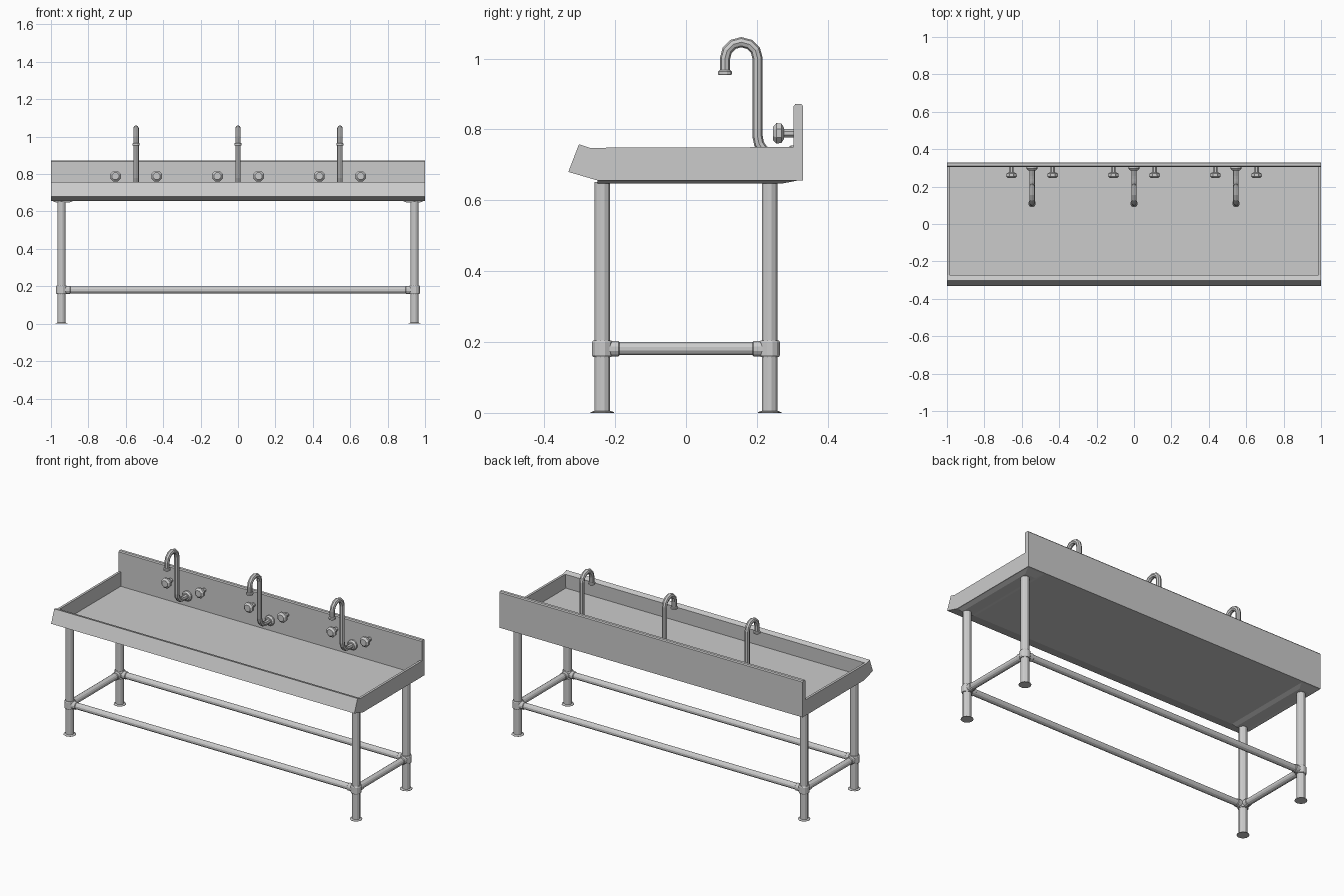
import bpy, bmesh, math
from mathutils import Vector

if "Cube" in bpy.data.objects:
    bpy.data.objects.remove(bpy.data.objects["Cube"])


def finish(name, bm):
    bmesh.ops.recalc_face_normals(bm, faces=bm.faces[:])
    mesh = bpy.data.meshes.new(name)
    bm.to_mesh(mesh)
    bm.free()
    obj = bpy.data.objects.new(name, mesh)
    bpy.context.collection.objects.link(obj)
    return obj


def prism(name, profile, x0, x1):
    """Extrude a (y, z) profile along x."""
    bm = bmesh.new()
    a = [bm.verts.new((x0, y, z)) for y, z in profile]
    b = [bm.verts.new((x1, y, z)) for y, z in profile]
    n = len(profile)
    bm.faces.new(a)
    bm.faces.new(b)
    for i in range(n):
        j = (i + 1) % n
        bm.faces.new((a[i], a[j], b[j], b[i]))
    return finish(name, bm)


def lathe(name, rings, origin, axis, sides=12):
    """Turn (radius, distance) rings around an axis, with capped ends."""
    bm = bmesh.new()
    rot = Vector(axis).to_track_quat('Z', 'Y')
    loops = []
    for r, t in rings:
        loop = []
        for k in range(sides):
            a = 2 * math.pi * (k + 0.5) / sides
            p = Vector((r * math.cos(a), r * math.sin(a), t))
            loop.append(bm.verts.new(Vector(origin) + rot @ p))
        loops.append(loop)
    for lo, hi in zip(loops, loops[1:]):
        for k in range(sides):
            m = (k + 1) % sides
            bm.faces.new((lo[k], lo[m], hi[m], hi[k]))
    bm.faces.new(loops[0])
    bm.faces.new(loops[-1])
    return finish(name, bm)


def tube(name, points, radius):
    """Round pipe along a path."""
    cu = bpy.data.curves.new(name, 'CURVE')
    cu.dimensions = '3D'
    cu.bevel_depth = radius
    cu.bevel_resolution = 2
    cu.use_fill_caps = True
    sp = cu.splines.new('POLY')
    sp.points.add(len(points) - 1)
    for pt, co in zip(sp.points, points):
        pt.co = (*co, 1)
    sp.use_smooth = False
    obj = bpy.data.objects.new(name, cu)
    bpy.context.collection.objects.link(obj)


# Trough: front lip, floor and backsplash share one section
under = [(0.33, 0.656), (-0.25, 0.656), (-0.332, 0.68), (-0.302, 0.758)]
splash = [(0.304, 0.866), (0.309, 0.872), (0.325, 0.872), (0.33, 0.866)]
prism("basin", under + [(-0.272, 0.748), (-0.276, 0.664), (0.304, 0.664)] + splash,
      -0.988, 0.988)
for s in (-1, 1):
    prism("basin_end", under + [(-0.272, 0.748), (0.304, 0.75)] + splash,
          s * 0.986, s * 1.0)

# Cross channels under the basin ends
for s in (-1, 1):
    bm = bmesh.new()
    vs = [bm.verts.new((s * x, y, z))
          for z, x0, x1, y0, y1 in ((0.658, 0.875, 0.998, -0.25, 0.328),
                                    (0.647, 0.905, 0.97, -0.25, 0.27))
          for x, y in ((x0, y0), (x1, y0), (x1, y1), (x0, y1))]
    bmesh.ops.convex_hull(bm, input=vs)
    finish("leg_channel", bm)

# Legs with flared feet and rail sleeves
LX, LY, RZ = 0.944, 0.236, 0.181
for sx in (-1, 1):
    for sy in (-1, 1):
        base = (sx * LX, sy * LY, 0)
        lathe("leg", [(0.034, 0), (0.034, 0.002), (0.023, 0.006), (0.023, 0.652)],
              base, (0, 0, 1))
        lathe("leg_sleeve", [(0.027, 0.158), (0.03, 0.163), (0.03, 0.199), (0.027, 0.204)],
              base, (0, 0, 1))


# Lower rails with thicker socket ends
def rail(name, start, axis, length):
    lathe(name, [(0.0225, 0), (0.0225, 0.045), (0.019, 0.048),
                 (0.019, length - 0.048), (0.0225, length - 0.045), (0.0225, length)],
          start, axis)


for s in (-1, 1):
    rail("long_rail", (-LX, s * LY, RZ), (1, 0, 0), 2 * LX)
    rail("side_rail", (s * LX, -LY, RZ), (0, 1, 0), 2 * LY)

# Three gooseneck taps, each with two knobs
for x in (-0.545, 0, 0.545):
    path = [(x, 0.302, 0.726), (x, 0.256, 0.726)]
    for i in range(1, 5):  # lower bend
        a = math.radians(22.5 * i)
        path.append((x, 0.256 - 0.054 * math.sin(a), 0.78 - 0.054 * math.cos(a)))
    for i in range(7):  # top arch
        a = math.radians(30 * i)
        path.append((x, 0.156 + 0.046 * math.cos(a), 1.0 + 0.046 * math.sin(a)))
    path.append((x, 0.11, 0.958))
    tube("tap_pipe", path, 0.0145)
    lathe("tap_nozzle", [(0.018, 0.953), (0.02, 0.956), (0.02, 0.963), (0.016, 0.967)],
          (x, 0.11, 0), (0, 0, 1))
    lathe("tap_flange", [(0.03, 0), (0.03, 0.009), (0.022, 0.018)],
          (x, 0.305, 0.726), (0, -1, 0))
    for s in (-1, 1):
        at = (x + s * 0.11, 0.305, 0.789)
        lathe("knob_stem", [(0.013, 0), (0.013, 0.035)], at, (0, -1, 0), 8)
        lathe("knob", [(0.018, 0.029), (0.03, 0.036), (0.031, 0.05), (0.02, 0.06)],
              at, (0, -1, 0), 8)
